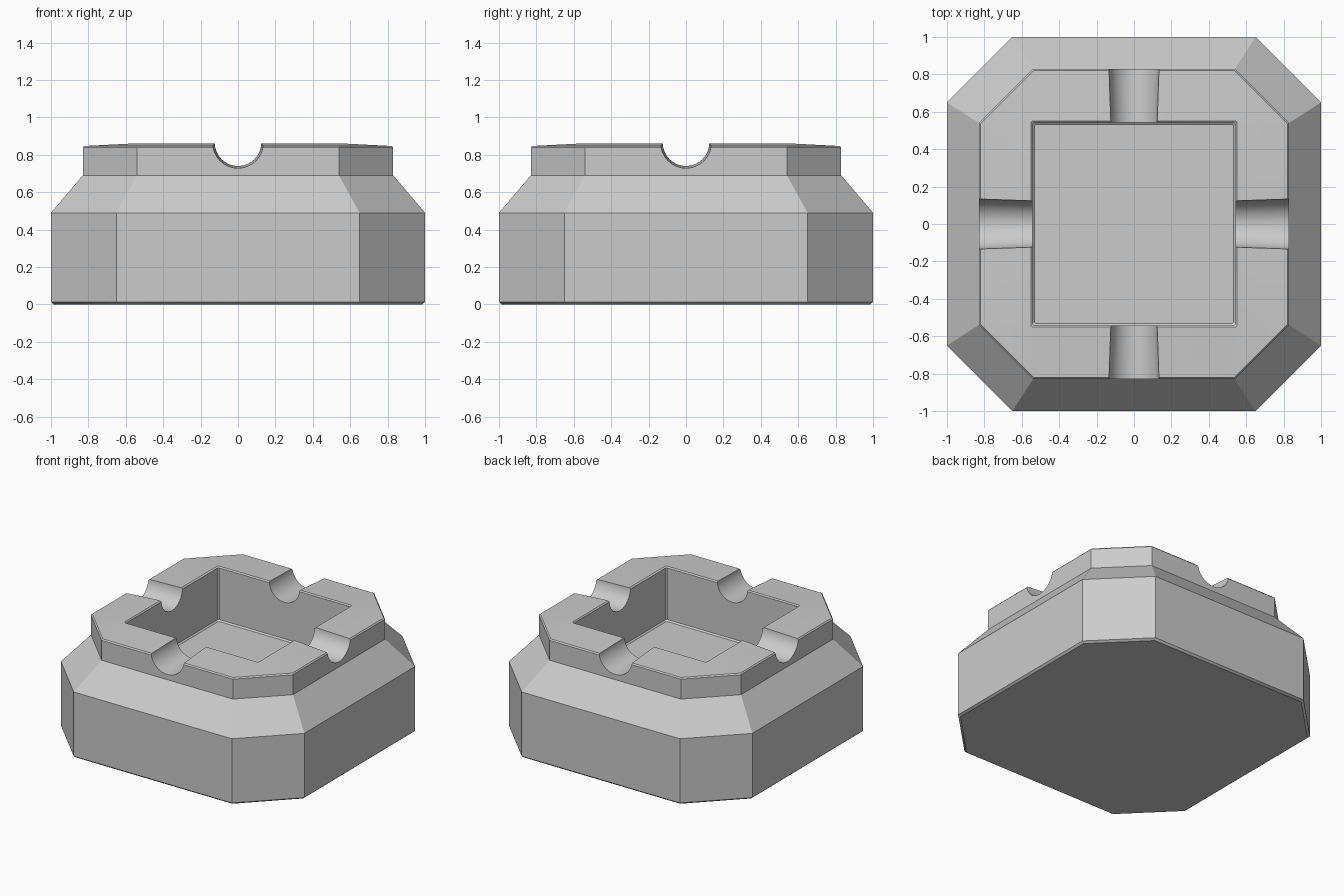
import bpy, bmesh, math

if "Cube" in bpy.data.objects:
    bpy.data.objects.remove(bpy.data.objects["Cube"])

# (half width, half length of the straight side, height), from underside up over the rim into the bowl
RINGS = [
    (0.985, 0.643, 0.0), (1.0, 0.65, 0.013), (1.0, 0.65, 0.49),
    (0.83, 0.54, 0.69), (0.83, 0.54, 0.838), (0.822, 0.536, 0.847),
    (0.552, 0.542, 0.861), (0.543, 0.533, 0.853),
    (0.543, 0.533, 0.47), (0.533, 0.523, 0.46),
]


def octagon(h, s, z):
    return [(h, -s, z), (h, s, z), (s, h, z), (-s, h, z),
            (-h, s, z), (-h, -s, z), (-s, -h, z), (s, -h, z)]


def smooth(obj, angle):
    bpy.ops.object.select_all(action='DESELECT')
    obj.select_set(True)
    bpy.context.view_layer.objects.active = obj
    bpy.ops.object.shade_smooth_by_angle(angle=math.radians(angle))


# Faceted tray with a square bowl
bm = bmesh.new()
loops = [[bm.verts.new(p) for p in octagon(*r)] for r in RINGS]
for a, b in zip(loops, loops[1:]):
    for i in range(8):
        j = (i + 1) % 8
        bm.faces.new((a[i], a[j], b[j], b[i]))
bm.faces.new(loops[0])
bm.faces.new(loops[-1])
bmesh.ops.recalc_face_normals(bm, faces=bm.faces)
mesh = bpy.data.meshes.new("tray")
bm.to_mesh(mesh)
bm.free()
tray = bpy.data.objects.new("tray", mesh)
bpy.context.collection.objects.link(tray)

# Four rounded rests across the rim, slightly wider towards the outside
for k in range(4):
    a = k * math.pi / 2
    bpy.ops.mesh.primitive_cone_add(
        vertices=32, radius1=0.12, radius2=0.14, depth=0.5,
        location=(0.69 * math.cos(a), 0.69 * math.sin(a), 0.864),
        rotation=(0, math.pi / 2, a))
    cutter = bpy.context.object
    cutter.name = f"rest_cutter_{k + 1}"
    cut = tray.modifiers.new("rest", 'BOOLEAN')
    cut.operation = 'DIFFERENCE'
    cut.solver = 'EXACT'
    cut.object = cutter
    bpy.context.view_layer.objects.active = tray
    bpy.ops.object.modifier_apply(modifier=cut.name)
    bpy.data.objects.remove(cutter)

smooth(tray, 30)
